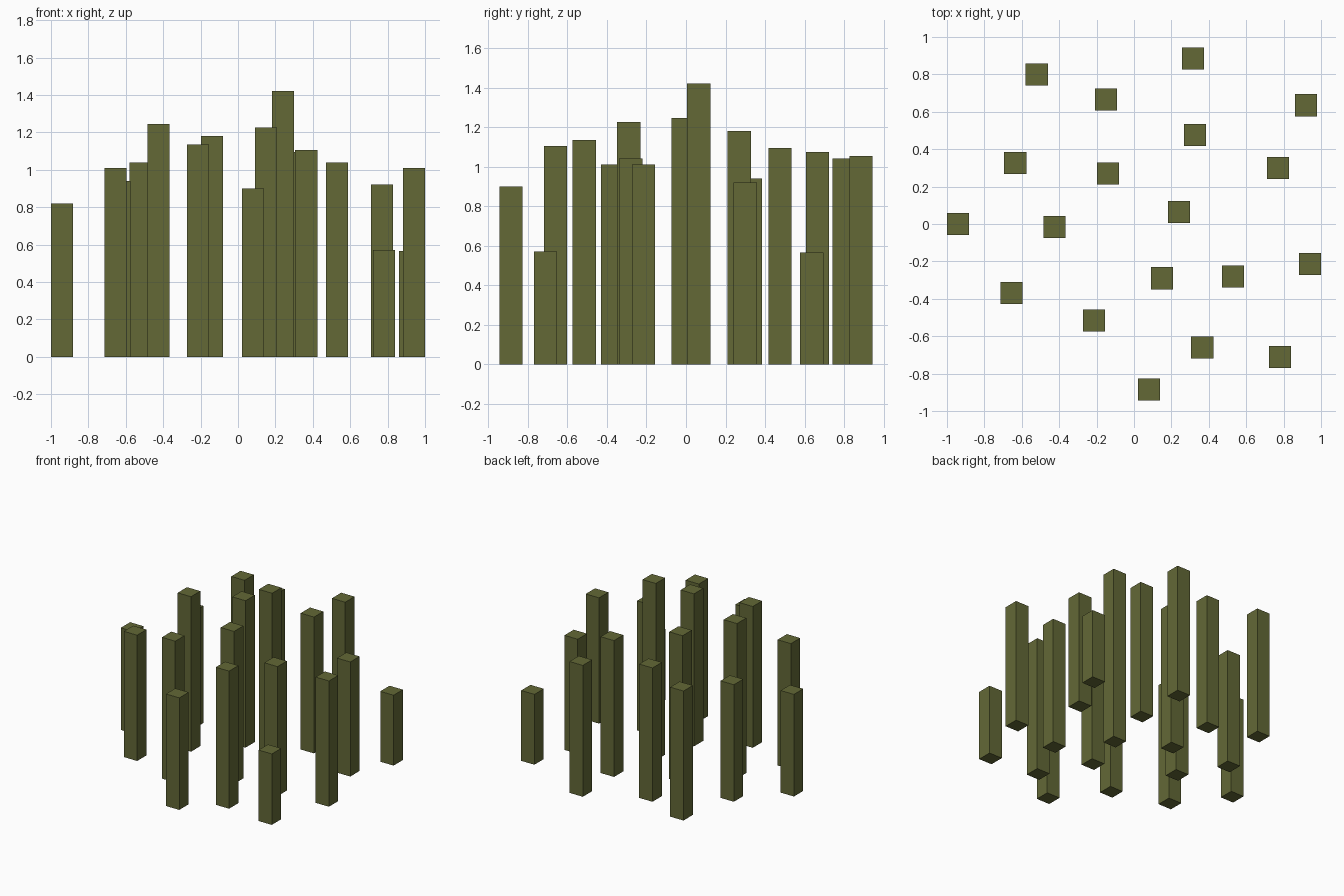
import bpy
import bmesh
from mathutils import Matrix, Vector

default_cube = bpy.data.objects.get("Cube")
if default_cube:
    bpy.data.objects.remove(default_cube, do_unlink=True)

# Single olive finish shared by every column
olive = bpy.data.materials.new("olive_green")
olive.use_nodes = True
olive_colour = (0.125, 0.14, 0.037, 1)
olive.diffuse_color = olive_colour
olive.node_tree.nodes["Principled BSDF"].inputs["Base Color"].default_value = olive_colour

COLUMN_WIDTH = 0.118


def add_column(name, x, y, height):
    """Square column with its base resting on the ground."""
    bm = bmesh.new()
    bmesh.ops.create_cube(bm, size=1)
    bmesh.ops.translate(bm, verts=bm.verts, vec=Vector((0, 0, 0.5)))
    size = Matrix.Diagonal((COLUMN_WIDTH, COLUMN_WIDTH, height, 1))
    bmesh.ops.transform(bm, matrix=size, verts=bm.verts)
    mesh = bpy.data.meshes.new(name)
    bm.to_mesh(mesh)
    bm.free()
    mesh.materials.append(olive)
    column = bpy.data.objects.new(name, mesh)
    column.location = (x, y, 0)
    bpy.context.scene.collection.objects.link(column)
    return column


# Scattered columns in rows from back to front: centre x, centre y, height
rows = {
    "back": [
        (-.52, .8, 1.04), (-.15, .665, 1.075), (.315, .885, 1.055),
        (.92, .635, .565), (.325, .475, 1.095),
    ],
    "middle_back": [
        (.77, .3, .92), (-.635, .325, .94), (-.14, .27, 1.18),
    ],
    "middle": [
        (.24, .065, 1.42), (-.941, 0, .82), (-.425, -.015, 1.245),
    ],
    "middle_front": [
        (.941, -.215, 1.01), (.15, -.29, 1.225),
        (.53, -.28, 1.04), (-.655, -.37, 1.01),
    ],
    "front": [
        (-.215, -.515, 1.135), (.365, -.66, 1.105),
        (.78, -.71, .57), (.08, -.885, .9),
    ],
}

for row_name, columns in rows.items():
    for number, (x, y, height) in enumerate(columns, start=1):
        add_column(f"{row_name}_column_{number}", x, y, height)
